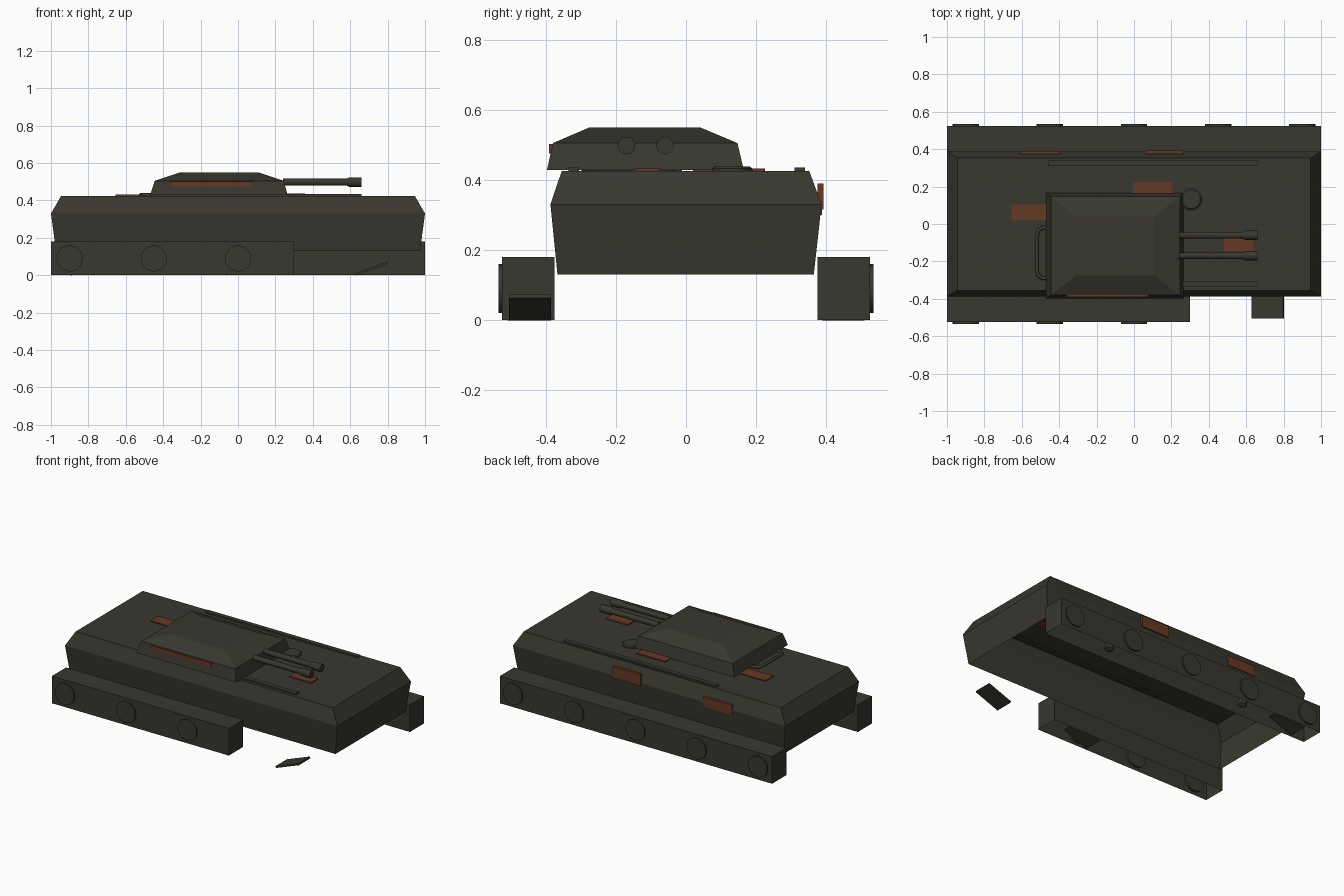
import bpy, bmesh, math
from mathutils import Matrix, Vector

cube = bpy.data.objects.get("Cube")
if cube:
    bpy.data.objects.remove(cube, do_unlink=True)


def material(name, rgb):
    m = bpy.data.materials.new(name)
    m.use_nodes = True
    m.diffuse_color = (*rgb, 1)
    bsdf = m.node_tree.nodes["Principled BSDF"]
    bsdf.inputs["Base Color"].default_value = (*rgb, 1)
    bsdf.inputs["Roughness"].default_value = 0.9
    return m


olive = material("dark olive paint", (0.040, 0.038, 0.028))
rust = material("rust", (0.13, 0.04, 0.018))


def finish(name, bm, mat, smooth=False):
    bmesh.ops.recalc_face_normals(bm, faces=bm.faces)
    mesh = bpy.data.meshes.new(name)
    bm.to_mesh(mesh)
    bm.free()
    mesh.materials.append(mat)
    ob = bpy.data.objects.new(name, mesh)
    bpy.context.collection.objects.link(ob)
    if smooth:
        bpy.ops.object.select_all(action="DESELECT")
        ob.select_set(True)
        bpy.context.view_layer.objects.active = ob
        bpy.ops.object.shade_smooth_by_angle(angle=math.radians(35))
    return ob


def box(name, x, y, z, mat=olive, tilt=0.0, open_bottom=False):
    """Box from (min, max) ranges, tilted about its own y axis."""
    bm = bmesh.new()
    bmesh.ops.create_cube(bm, size=1)
    if open_bottom:
        low = [f for f in bm.faces if f.calc_center_median().z < -0.4]
        bmesh.ops.delete(bm, geom=low, context="FACES_ONLY")
    size = Matrix.Diagonal((x[1] - x[0], y[1] - y[0], z[1] - z[0], 1))
    mid = Vector((sum(x) / 2, sum(y) / 2, sum(z) / 2))
    bm.transform(Matrix.Translation(mid) @ Matrix.Rotation(tilt, 4, "Y") @ size)
    return finish(name, bm, mat)


def tiers(name, levels):
    """Open-bottomed shell through stacked rectangles (x0, x1, y0, y1, z)."""
    bm = bmesh.new()
    rings = [[bm.verts.new((x, y, z)) for x, y in
              ((x0, y0), (x1, y0), (x1, y1), (x0, y1))]
             for x0, x1, y0, y1, z in levels]
    for a, b in zip(rings, rings[1:]):
        for i in range(4):
            j = (i + 1) % 4
            bm.faces.new((a[i], a[j], b[j], b[i]))
    bm.faces.new(rings[-1])
    return finish(name, bm, olive)


def lathe(name, profile, origin, axis, sides=20):
    """Closed turned part from (distance along axis, radius) points."""
    bm = bmesh.new()
    turn = Vector((0, 0, 1)).rotation_difference(Vector(axis)).to_matrix().to_4x4()
    rings = [[bm.verts.new((r * math.cos(math.tau * i / sides),
                            r * math.sin(math.tau * i / sides), d))
              for i in range(sides)] for d, r in profile]
    for a, b in zip(rings, rings[1:]):
        for i in range(sides):
            j = (i + 1) % sides
            bm.faces.new((a[i], a[j], b[j], b[i]))
    bm.faces.new(rings[0])
    bm.faces.new(rings[-1])
    bm.transform(Matrix.Translation(origin) @ turn)
    return finish(name, bm, olive, True)


# Hull shell and displaced turret
tiers("hull", [(-0.973, 0.973, -0.367, 0.365, 0.13),
               (-1, 1, -0.387, 0.387, 0.33),
               (-0.945, 0.945, -0.355, 0.352, 0.425)])
tiers("turret", [(-0.47, 0.265, -0.397, 0.165, 0.428),
                 (-0.445, 0.245, -0.38, 0.147, 0.505),
                 (-0.31, 0.108, -0.275, 0.04, 0.55)])

# Track units, the one at the front is broken off short
for side, label, end in ((1, "rear", 1.0), (-1, "front", 0.3)):
    ys = sorted((side * 0.375, side * 0.525))
    box(label + "_track", (-1, end), ys, (0, 0.18), open_bottom=True)
    for i in range(5):
        x = -0.9 + 0.45 * i
        if x < end:
            lathe(f"{label}_wheel_{i + 1}", [(0, 0.07), (0.025, 0.07)],
                  (x, side * 0.51, 0.09), (0, side, 0))

# Loose track plates and rubble
for i, (x, y) in enumerate(((0.715, -0.445), (0.02, -0.45), (-0.81, 0.45))):
    box(f"loose_track_plate_{i + 1}", (x - 0.09, x + 0.09), (y - 0.06, y + 0.06),
        (0.03, 0.042), tilt=-0.36)
for i, x in enumerate((0.57, -0.46)):
    bm = bmesh.new()
    bmesh.ops.create_icosphere(bm, subdivisions=1, radius=0.035)
    bm.transform(Matrix.Translation((x, 0.45, 0.035)))
    finish(f"rubble_{i + 1}", bm, olive)

# Twin gun barrels with flared muzzles
for i, y in enumerate((-0.06, -0.17)):
    lathe(f"gun_barrel_{i + 1}",
          [(0, 0.018), (0.34, 0.018), (0.355, 0.025), (0.42, 0.025)],
          (0.24, y, 0.498), (1, 0, 0))

# Deck fittings
lathe("deck_hatch", [(0, 0.058), (0.012, 0.058), (0.018, 0.05)],
      (0.305, 0.132, 0.42), (0, 0, 1))
for label, y in (("rear", 0.325), ("front", -0.32)):
    box(label + "_deck_rail", (-0.46, 0.66), (y - 0.015, y + 0.015), (0.42, 0.435))

# Rounded rail frame behind the turret
curve = bpy.data.curves.new("rail_frame", "CURVE")
curve.dimensions = "3D"
curve.bevel_depth = 0.01
curve.bevel_resolution = 2
spline = curve.splines.new("POLY")
path = [(-0.44, -0.29), (-0.49, -0.29), (-0.512, -0.275), (-0.52, -0.245),
        (-0.52, -0.07), (-0.512, -0.035), (-0.49, -0.02), (-0.44, -0.02)]
spline.points.add(len(path) - 1)
for p, (x, y) in zip(spline.points, path):
    p.co = (x, y, 0.43, 1)
curve.materials.append(olive)
bpy.context.collection.objects.link(bpy.data.objects.new("rail_frame", curve))

# Rusted patches on the deck, hull side and turret
box("deck_rust_rear", (-0.655, -0.46), (0.02, 0.103), (0.42, 0.432), rust)
box("deck_rust_middle", (-0.005, 0.207), (0.16, 0.225), (0.42, 0.432), rust)
box("deck_rust_front", (0.48, 0.64), (-0.147, -0.075), (0.42, 0.432), rust)
box("side_rust_left", (0.06, 0.265), (0.375, 0.393), (0.315, 0.39), rust)
box("side_rust_right", (-0.61, -0.4), (0.37, 0.389), (0.30, 0.365), rust)
box("turret_rust", (-0.36, 0.075), (-0.391, -0.375), (0.475, 0.502), rust)
